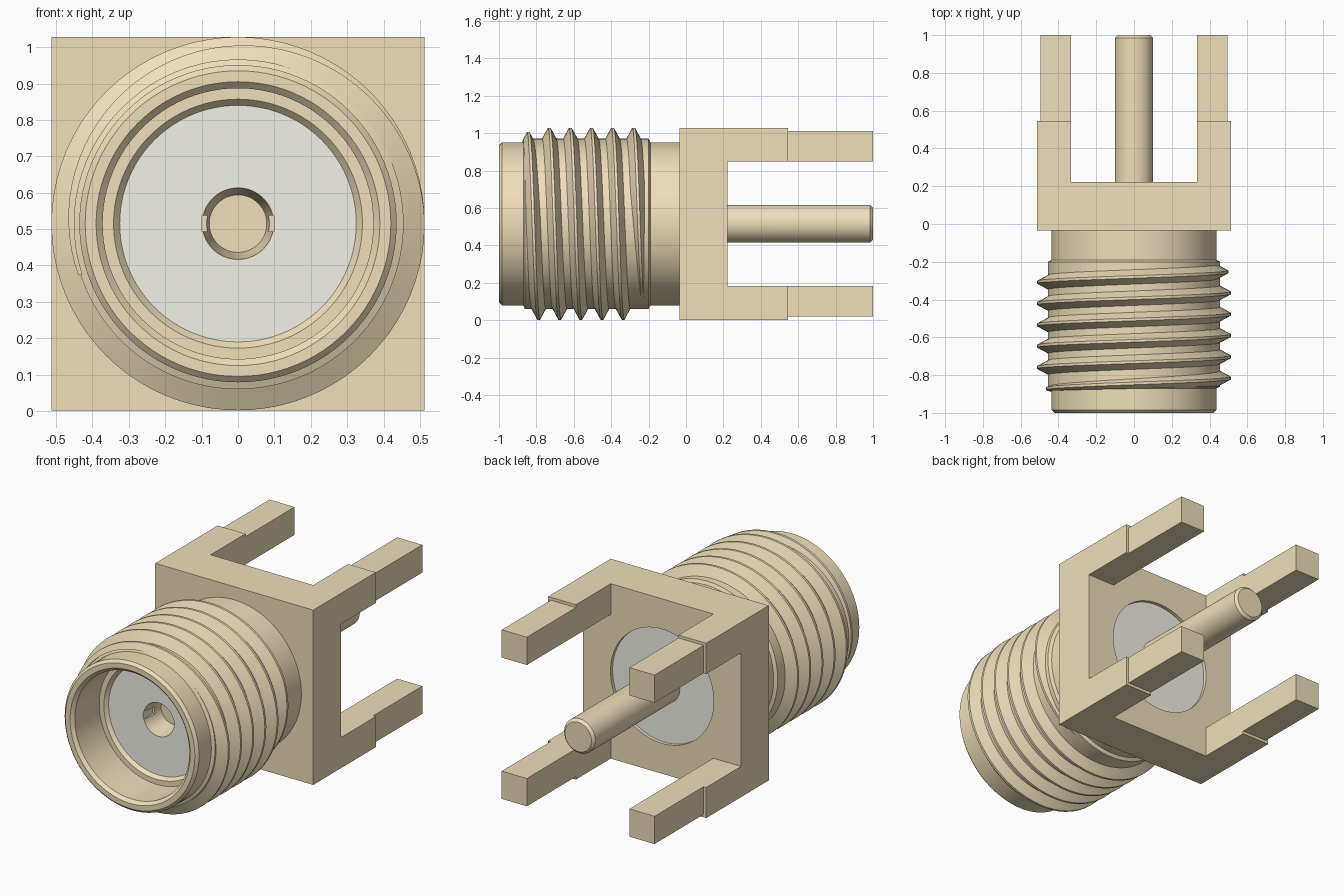
import bpy, bmesh
from math import sin, cos, pi

if "Cube" in bpy.data.objects:
    bpy.data.objects.remove(bpy.data.objects["Cube"])

CZ = 0.515   # height of the connector axis
H = 0.513    # half width of the square flange


def material(name, rgb):
    m = bpy.data.materials.new(name)
    m.diffuse_color = (*rgb, 1)
    m.use_nodes = True
    m.node_tree.nodes["Principled BSDF"].inputs["Base Color"].default_value = m.diffuse_color
    return m


GOLD = material("gold_plating", (0.859, 0.738, 0.496))
WHITE = material("white_dielectric", (0.895, 0.891, 0.813))


def finish(name, bm, mat=GOLD, smooth=True):
    bmesh.ops.remove_doubles(bm, verts=bm.verts, dist=1e-5)
    bmesh.ops.recalc_face_normals(bm, faces=bm.faces)
    me = bpy.data.meshes.new(name)
    bm.to_mesh(me)
    bm.free()
    me.materials.append(mat)
    ob = bpy.data.objects.new(name, me)
    bpy.context.collection.objects.link(ob)
    if smooth:
        select(ob)
        bpy.ops.object.shade_smooth_by_angle(angle=pi / 7)
    return ob


def select(ob):
    bpy.ops.object.select_all(action='DESELECT')
    ob.select_set(True)
    bpy.context.view_layer.objects.active = ob


def on_axis(r, y, a):
    # angle a is measured from the top, turning toward +x
    return (r * sin(a), y, CZ + r * cos(a))


def lathe(name, profile, mat=GOLD, closed=True, n=96):
    bm = bmesh.new()
    rings = [[bm.verts.new(on_axis(r, y, 2 * pi * i / n)) for r, y in profile]
             for i in range(n)]
    count = len(profile)
    for i in range(n):
        a, b = rings[i], rings[(i + 1) % n]
        for j in range(count if closed else count - 1):
            k = (j + 1) % count
            bm.faces.new((a[j], a[k], b[k], b[j]))
    return finish(name, bm, mat)


def add_box(bm, x0, x1, y0, y1, z0, z1):
    vs = bmesh.ops.create_cube(bm, size=1)["verts"]
    for v in vs:
        v.co = (x1 if v.co.x > 0 else x0, y1 if v.co.y > 0 else y0,
                CZ + (z1 if v.co.z > 0 else z0))


def box(name, *dims):
    bm = bmesh.new()
    add_box(bm, *dims)
    return finish(name, bm, smooth=False)


def cut(ob, cutter):
    cutter.hide_render = True
    mod = ob.modifiers.new("cut", 'BOOLEAN')
    mod.operation = 'DIFFERENCE'
    mod.solver = 'EXACT'
    mod.object = cutter
    select(ob)
    bpy.ops.object.modifier_apply(modifier=mod.name)
    bpy.data.objects.remove(cutter)


# Barrel: front rim, stepped bore, thread core and rear relief
lathe("barrel", [
    (0.372, -0.982), (0.390, -1.0), (0.420, -1.0), (0.436, -0.984),
    (0.436, -0.87), (0.455, -0.862), (0.455, -0.20), (0.436, -0.19),
    (0.436, -0.035), (0.325, -0.035), (0.325, -0.735), (0.342, -0.755),
    (0.372, -0.755)])

# External thread: helical ridge, cut by a chamfer at the front, fading at the rear
PITCH, STEPS, T0, T1 = 0.1128, 80, -5.3, 0.42
bm = bmesh.new()
sections = []
total = int((T1 - T0) * STEPS)
for s in range(total + 1):
    t = T0 + s / STEPS
    y = -0.28 + PITCH * t
    front = (y + 0.885) * 0.85
    rear = (T1 - t) * 0.25
    h = max(0.003, min(0.058, front, rear))
    w = 0.007 + 0.034 * h / 0.058
    pts = ((0.450, y - w), (0.455 + h, y - 0.007),
           (0.455 + h, y + 0.007), (0.450, y + w))
    sections.append([bm.verts.new(on_axis(r, yy, 2 * pi * t)) for r, yy in pts])
for a, b in zip(sections, sections[1:]):
    for j in range(4):
        k = (j + 1) % 4
        bm.faces.new((a[j], a[k], b[k], b[j]))
bm.faces.new(sections[0])
bm.faces.new(sections[-1])
finish("thread", bm)

# Square flange with four corner legs left after cutting a cross and a bore
flange = box("flange", -H, H, -0.035, 0.545, -H, H)
IN = 0.333
cut(flange, box("cross_cut_a", -IN, IN, 0.222, 1, -1, 1))
cut(flange, box("cross_cut_b", -1, 1, 0.222, 1, -IN, IN))
cut(flange, lathe("bore_cut", [(0, -0.2), (0.335, -0.2), (0.335, 0.4), (0, 0.4)],
                  closed=False))
select(flange)
bpy.ops.object.shade_smooth_by_angle(angle=pi / 7)

# Slimmer leg ends that pass through the board
OUT = 0.496
bm = bmesh.new()
for sx in (-1, 1):
    for sz in (-1, 1):
        xs, zs = sorted((sx * IN, sx * OUT)), sorted((sz * IN, sz * OUT))
        add_box(bm, *xs, 0.545, 1.0, *zs)
finish("leg_ends", bm, smooth=False)

# Insulator: pale ring filling the bore around the pin
lathe("insulator", [(0.101, -0.735), (0.325, -0.735), (0.325, -0.035),
                    (0.335, -0.035), (0.335, 0.202), (0.101, 0.202)], WHITE)

# Centre pin: tapered socket in front, chamfered solder tail at the back
pin = lathe("centre_pin", [
    (0, -0.60), (0.079, -0.60), (0.098, -0.735), (0.101, -0.735),
    (0.101, 0.985), (0.086, 1.0), (0, 1.0)], closed=False)
cut(pin, box("socket_slot", -0.2, 0.2, -0.8, -0.65, -0.022, 0.022))
select(pin)
bpy.ops.object.shade_smooth_by_angle(angle=pi / 7)
